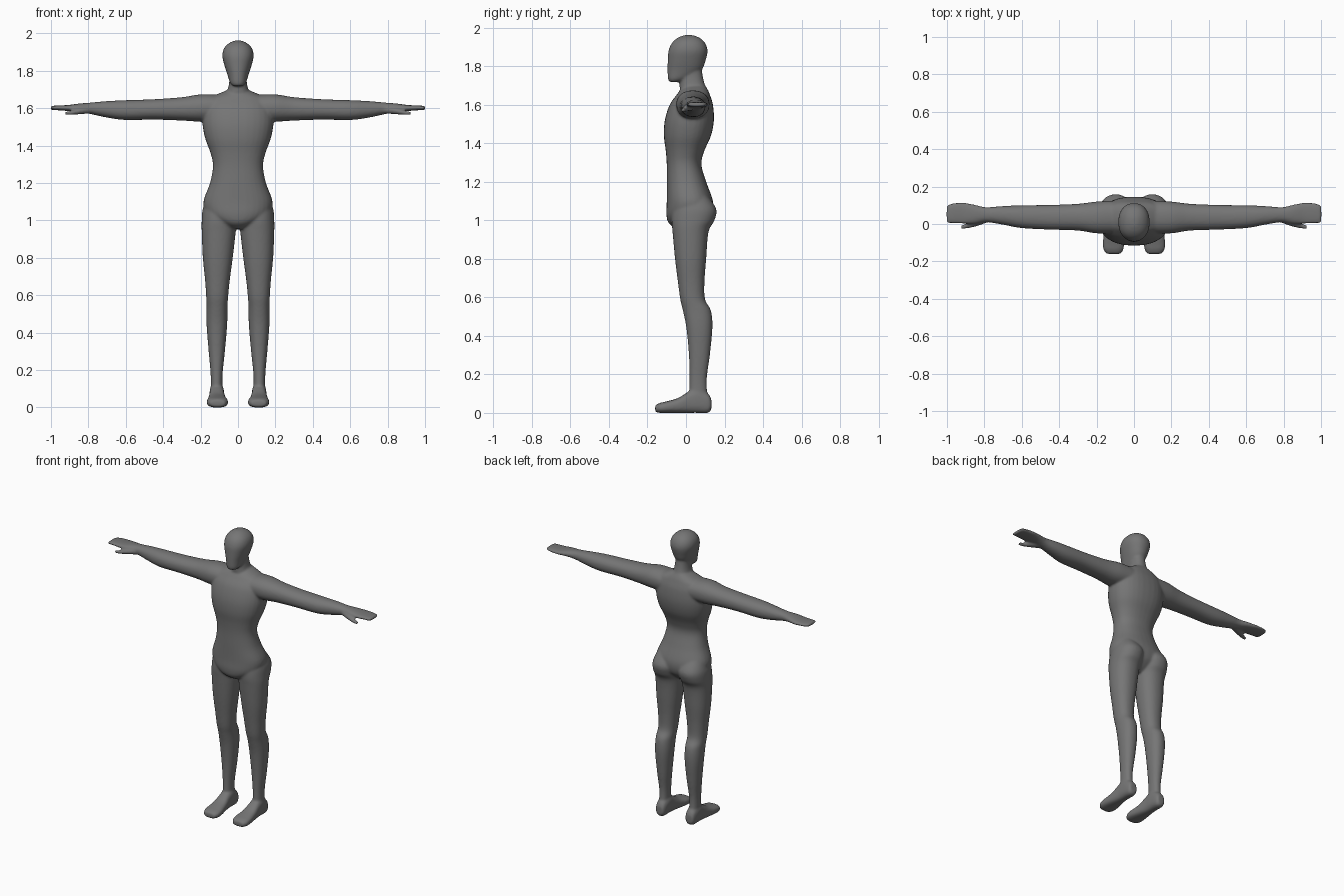
import bpy
import bmesh
import math

default_cube = bpy.data.objects.get("Cube")
if default_cube:
    bpy.data.objects.remove(default_cube, do_unlink=True)

SIDES = 32
STEPS = 5


def spline(rows):
    """Smoothly interpolate the rows of a section table (Catmull-Rom)."""
    result = []
    last = len(rows) - 1
    for i in range(last):
        before, start = rows[max(i - 1, 0)], rows[i]
        end, after = rows[i + 1], rows[min(i + 2, last)]
        for step in range(STEPS):
            t = step / STEPS
            result.append([
                b + t * ((c - a) / 2 + t * ((a - 2.5 * b + 2 * c - d / 2)
                                            + t * (1.5 * (b - c) + (d - a) / 2)))
                for a, b, c, d in zip(before, start, end, after)])
    result.append(list(rows[last]))
    return result


def power(value, exponent):
    return math.copysign(abs(value) ** (2 / exponent), value)


def loft(bm, axis, rows, exponent=2.2, side=1):
    """Skin rounded sections; each row is position, low/high, low/high."""
    across = [i for i in range(3) if i != axis]
    rings = []
    for position, u_low, u_high, v_low, v_high in spline(rows):
        ring = []
        for k in range(SIDES):
            angle = math.tau * k / SIDES
            point = [0, 0, 0]
            point[axis] = position
            point[across[0]] = (u_low + u_high + (u_high - u_low) * power(math.cos(angle), exponent)) / 2
            point[across[1]] = (v_low + v_high + (v_high - v_low) * power(math.sin(angle), exponent)) / 2
            point[0] *= side
            ring.append(bm.verts.new(point))
        rings.append(ring)
    for lower, upper in zip(rings, rings[1:]):
        for k in range(SIDES):
            n = (k + 1) % SIDES
            bm.faces.new((lower[k], lower[n], upper[n], upper[k]))
    bm.faces.new(rings[0])
    bm.faces.new(rings[-1])


def symmetric(rows):
    """Expand position, half width, back/front rows about the centre line."""
    return [(z, -w, w, front, back) for z, w, front, back in rows]


# Section tables
torso = symmetric([
    (1.7, .05, .0, .1), (1.675, .11, -.03, .115), (1.65, .16, -.05, .125),
    (1.6, .185, -.085, .14), (1.52, .19, -.11, .145), (1.44, .176, -.115, .13),
    (1.36, .147, -.105, .095), (1.29, .134, -.1, .08), (1.2, .15, -.1, .105),
    (1.1, .185, -.1, .14), (1.03, .165, -.102, .135), (.985, .1, -.09, .1),
    (.955, .04, -.05, .06)])
neck = symmetric([
    (1.6, .085, -.07, .13), (1.66, .075, -.035, .118), (1.7, .055, -.033, .1),
    (1.75, .046, -.03, .087), (1.81, .045, -.02, .08)])
head = symmetric([
    (1.718, .026, -.085, -.04), (1.735, .042, -.094, .01), (1.78, .057, -.096, .08),
    (1.83, .073, -.095, .102), (1.88, .084, -.091, .112), (1.92, .075, -.074, .1),
    (1.947, .05, -.045, .073), (1.962, .018, -.01, .035)])
leg = [
    (1.13, .03, .165, -.05, .11), (1.06, .004, .189, -.07, .157),
    (1, .008, .194, -.075, .148), (.94, .012, .194, -.07, .117),
    (.8, .028, .188, -.057, .105), (.68, .044, .176, -.042, .096),
    (.59, .053, .17, -.03, .099), (.53, .056, .169, -.016, .13),
    (.44, .058, .168, .002, .137), (.3, .07, .157, .015, .124),
    (.17, .083, .146, .018, .108), (.05, .083, .146, .015, .115)]
foot = [
    (.132, .09, .136, .02, .07), (.115, .079, .147, .0, .1),
    (.06, .074, .152, .0, .13), (.02, .073, .153, .0, .115),
    (-.04, .064, .16, .0, .078), (-.1, .053, .167, .0, .06),
    (-.135, .056, .164, .0, .052), (-.16, .07, .148, .005, .04)]
arm = [
    (.1, -.05, .125, 1.53, 1.672), (.2, -.05, .12, 1.528, 1.674),
    (.3, -.035, .108, 1.534, 1.659), (.45, -.03, .102, 1.539, 1.648),
    (.6, -.022, .1, 1.537, 1.643), (.7, -.004, .096, 1.55, 1.638),
    (.79, .01, .09, 1.569, 1.63), (.85, .002, .103, 1.58, 1.625),
    (.91, .0, .115, 1.585, 1.617), (.96, .003, .113, 1.589, 1.615),
    (.99, .003, .105, 1.59, 1.613), (1.002, .008, .095, 1.593, 1.61)]
thumb = [
    (.78, .01, .06, 1.572, 1.615), (.84, -.012, .035, 1.568, 1.602),
    (.89, -.024, .007, 1.564, 1.588), (.926, -.028, -.007, 1.563, 1.581)]

# Gather the trunk and both sets of limbs into one skin
bm = bmesh.new()
loft(bm, 2, torso, exponent=2.3)
loft(bm, 2, neck)
loft(bm, 2, head)
for side in (1, -1):
    loft(bm, 2, leg, side=side)
    loft(bm, 1, foot, exponent=2.6, side=side)
    loft(bm, 0, arm, side=side)
    loft(bm, 0, thumb, side=side)
bmesh.ops.recalc_face_normals(bm, faces=bm.faces)
mesh = bpy.data.meshes.new("body")
bm.to_mesh(mesh)
bm.free()

body = bpy.data.objects.new("body", mesh)
bpy.context.collection.objects.link(body)

# Plain grey skin
grey = bpy.data.materials.new("plain grey")
grey.use_nodes = True
colour = (.18, .18, .18, 1)
grey.diffuse_color = colour
shader = next(n for n in grey.node_tree.nodes if n.type == 'BSDF_PRINCIPLED')
shader.inputs["Base Color"].default_value = colour
mesh.materials.append(grey)

# Fuse the overlapping parts and soften the joins
fuse = body.modifiers.new("fuse", 'REMESH')
fuse.mode = 'VOXEL'
fuse.voxel_size = .0065
fuse.use_smooth_shade = True
soften = body.modifiers.new("soften", 'SMOOTH')
soften.factor = .5
soften.iterations = 10
mesh.shade_smooth()
